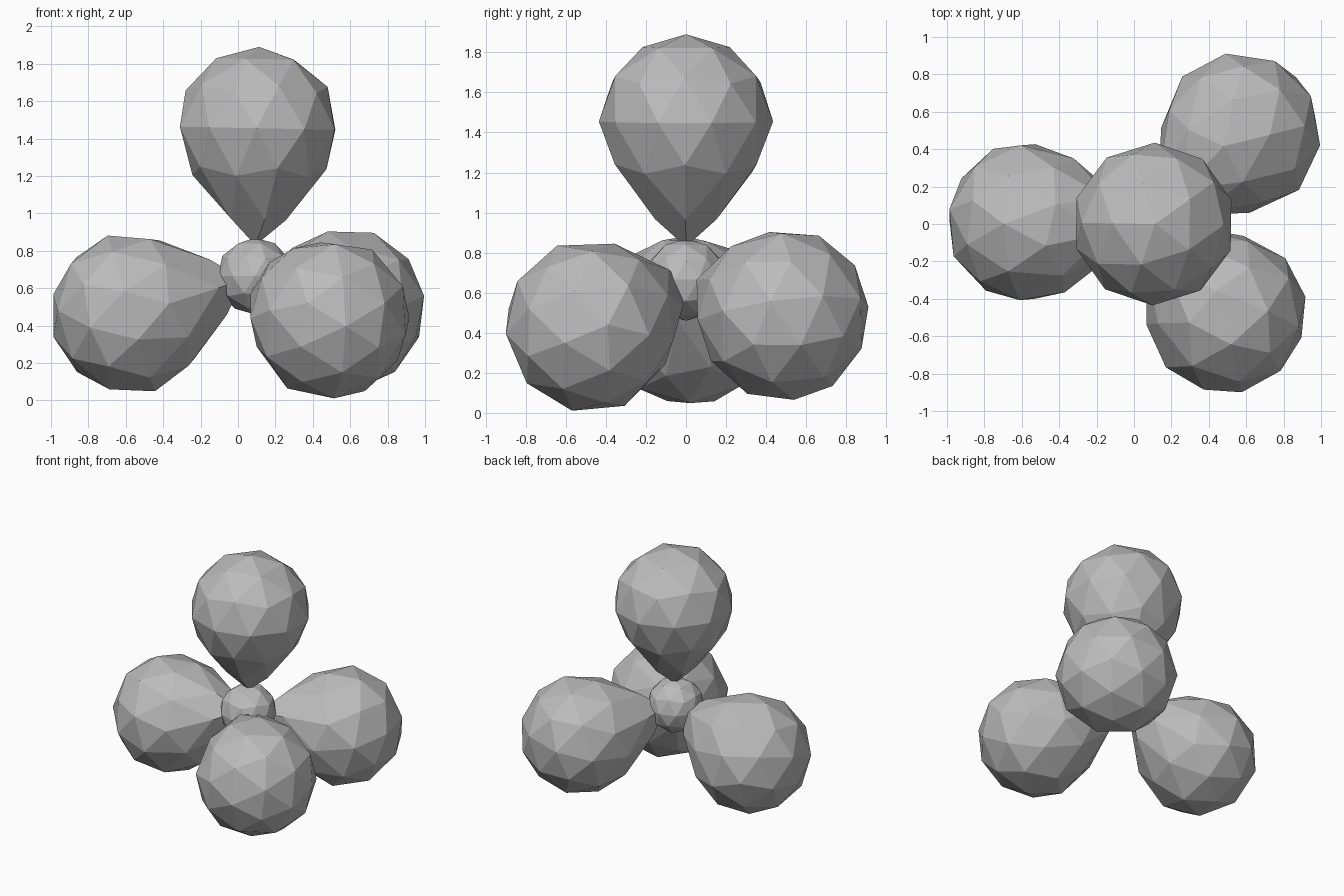
import bpy, bmesh
from mathutils import Vector, Matrix

cube = bpy.data.objects.get("Cube")
if cube:
    bpy.data.objects.remove(cube)

grey = bpy.data.materials.new("plain_grey")
grey.use_nodes = True
colour = (0.5, 0.5, 0.5, 1)
grey.diffuse_color = colour
grey.node_tree.nodes["Principled BSDF"].inputs["Base Color"].default_value = colour

HUB = Vector((0.09, 0, 0.665))
RADIUS = 0.435


def add_ball(name, radius, matrix, shape=None):
    """Flat-shaded low-poly ball, optionally reshaped vertex by vertex."""
    bm = bmesh.new()
    bmesh.ops.create_icosphere(bm, subdivisions=2, radius=1)
    for v in bm.verts:
        v.co = (shape(v.co.normalized()) if shape else v.co) * radius
    bm.transform(matrix)
    mesh = bpy.data.meshes.new(name)
    bm.to_mesh(mesh)
    bm.free()
    mesh.materials.append(grey)
    obj = bpy.data.objects.new(name, mesh)
    bpy.context.collection.objects.link(obj)


def teardrop(p):
    """Keep the outer half round and draw the inner half to a blunt tip."""
    t = max(0, -p.z)
    pinch = 1 - 0.48 * t ** 3
    stretch = 1 + 0.44 * t ** 2
    return Vector((p.x * pinch, p.y * pinch, p.z * stretch))


# Central ball
add_ball("central_ball", 0.205, Matrix.Translation(HUB))

# Four lobes pointing away from the central ball: centre and spin
lobes = {
    "top_lobe": ((0.105, 0, 1.455), 0.3),
    "right_lobe": ((-0.57, 0.01, 0.465), 0.6),
    "front_left_lobe": ((0.49, -0.475, 0.435), 0.2),
    "back_left_lobe": ((0.57, 0.485, 0.49), 0.9),
}
for name, (centre, spin) in lobes.items():
    centre = Vector(centre)
    aim = (centre - HUB).to_track_quat("Z", "Y").to_matrix().to_4x4()
    add_ball(name, RADIUS,
             Matrix.Translation(centre) @ aim @ Matrix.Rotation(spin, 4, "Z"),
             teardrop)
